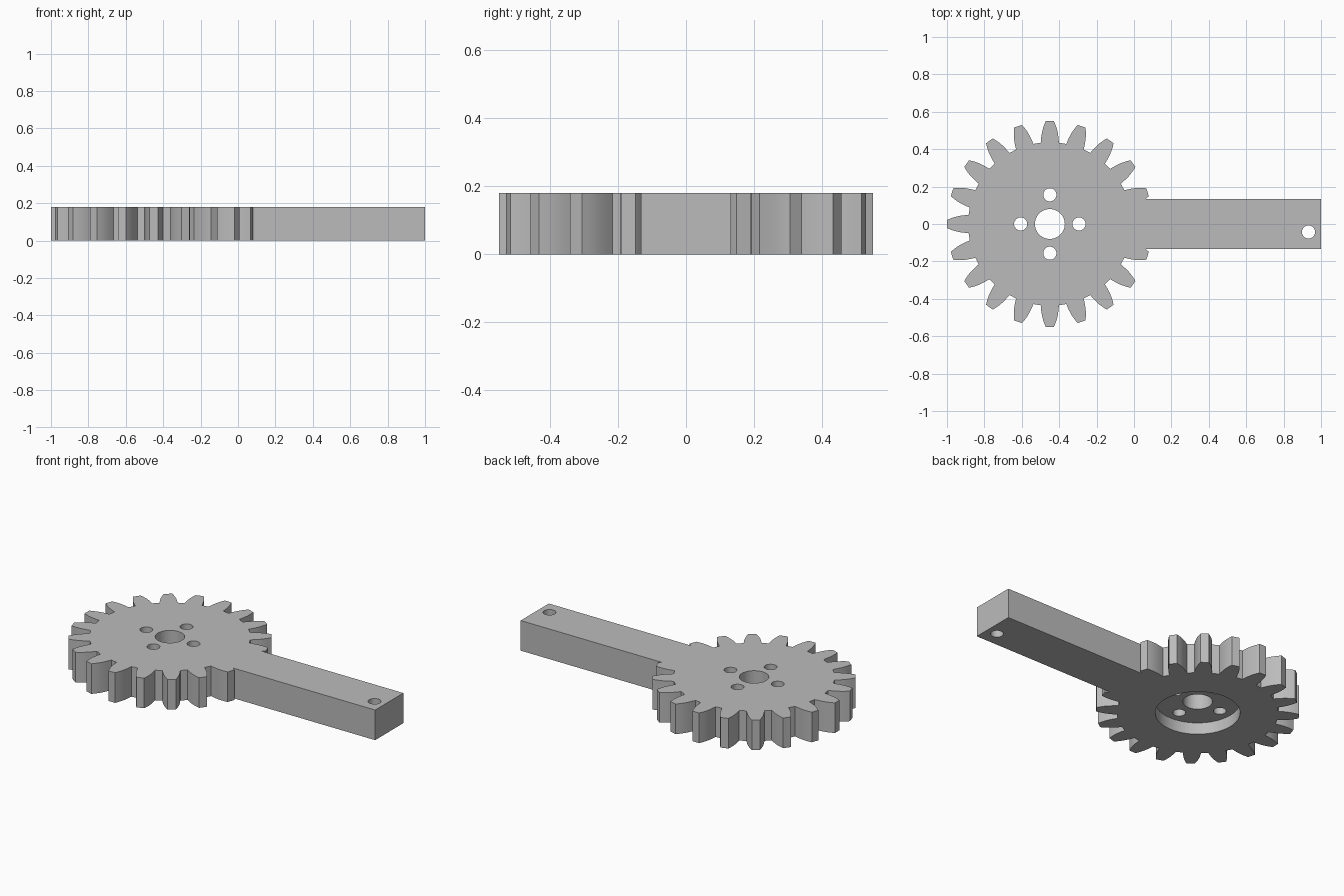
import bpy, bmesh
from math import radians, cos, sin

if "Cube" in bpy.data.objects:
    bpy.data.objects.remove(bpy.data.objects["Cube"])

GEAR_X = -0.45        # gear centre
THICK = 0.18
ARM_HALF = 0.133
TEETH = 20
# Tooth flank from root to tip: (radius, half angle in degrees)
FLANK = [(0.437, 6.4), (0.453, 6.0), (0.47, 5.55), (0.49, 4.95),
         (0.51, 4.2), (0.53, 3.3), (0.55, 2.3)]

grey = bpy.data.materials.new("plain grey")
grey.use_nodes = True
colour = (0.5, 0.5, 0.5, 1)
grey.diffuse_color = colour
grey.node_tree.nodes["Principled BSDF"].inputs["Base Color"].default_value = colour


def polar(radius, degrees):
    a = radians(degrees)
    return GEAR_X + radius * cos(a), radius * sin(a)


def gear_outline():
    """Teeth counter-clockwise, leaving out the one swallowed by the arm."""
    points = []
    for i in range(1, TEETH):
        mid = 360 * i / TEETH
        points += [polar(r, mid - h) for r, h in FLANK]
        points += [polar(r, mid + h) for r, h in reversed(FLANK)]
    return [p for p in points if p[0] < -0.1 or abs(p[1]) > ARM_HALF]


def extrude_outline(name, points, height):
    bm = bmesh.new()
    face = bm.faces.new([bm.verts.new((x, y, 0)) for x, y in points])
    grown = bmesh.ops.extrude_face_region(bm, geom=[face])
    top = [v for v in grown["geom"] if isinstance(v, bmesh.types.BMVert)]
    bmesh.ops.translate(bm, verts=top, vec=(0, 0, height))
    bmesh.ops.recalc_face_normals(bm, faces=bm.faces)
    mesh = bpy.data.meshes.new(name)
    bm.to_mesh(mesh)
    bm.free()
    mesh.materials.append(grey)
    obj = bpy.data.objects.new(name, mesh)
    bpy.context.collection.objects.link(obj)
    return obj


def drill(body, x, y, radius, top):
    """Cut a round hole from below the body up to the given height."""
    bpy.ops.mesh.primitive_cylinder_add(vertices=48, radius=radius, depth=top + 0.1,
                                        location=(x, y, (top - 0.1) / 2))
    cutter = bpy.context.object
    cutter.hide_render = True
    cutter.data.materials.append(grey)
    cut = body.modifiers.new("hole", "BOOLEAN")
    cut.operation = "DIFFERENCE"
    cut.solver = "EXACT"
    cut.object = cutter
    bpy.context.view_layer.objects.active = body
    bpy.ops.object.modifier_apply(modifier=cut.name)
    bpy.data.objects.remove(cutter)


# Gear and arm in one plate
joint = 0.06
arm = [(joint, -ARM_HALF), (1, -ARM_HALF), (1, ARM_HALF), (joint, ARM_HALF)]
body = extrude_outline("gear_with_arm", arm + gear_outline(), THICK)

# Round recess underneath, shaft hole, screw holes and arm hole
through = THICK + 0.1
drill(body, GEAR_X, 0, 0.23, 0.07)
drill(body, GEAR_X, 0, 0.08, through)
for k in range(4):
    drill(body, *polar(0.156, 90 * k), 0.035, through)
drill(body, 0.933, -0.043, 0.035, through)

bpy.ops.object.select_all(action="DESELECT")
body.select_set(True)
bpy.context.view_layer.objects.active = body
bpy.ops.object.shade_smooth_by_angle(angle=radians(20))
